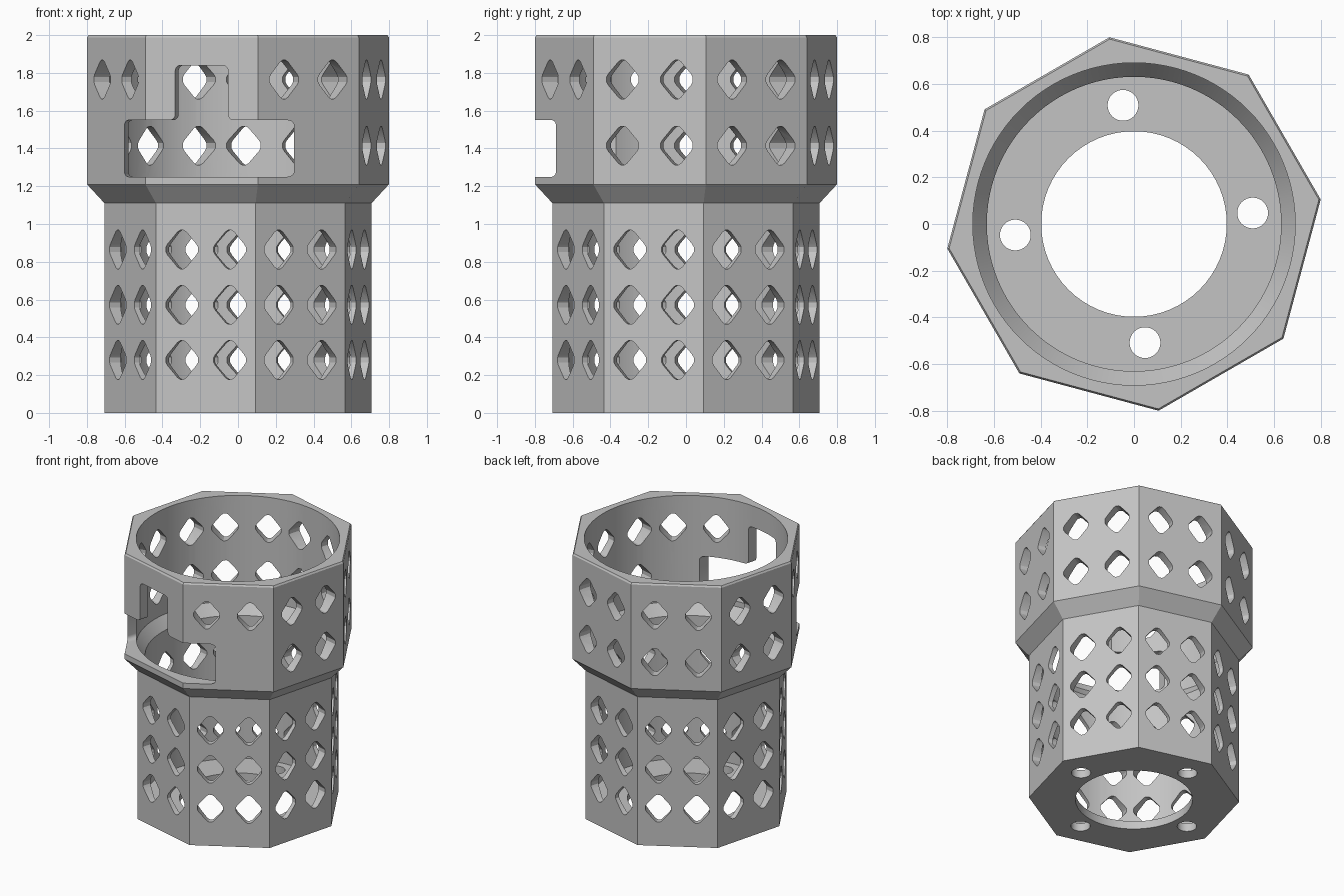
import bpy, bmesh, math
from mathutils import Vector

if "Cube" in bpy.data.objects:
    bpy.data.objects.remove(bpy.data.objects["Cube"])

TURN = math.radians(7.5)          # rotation of the octagon corners
COS8 = math.cos(math.pi / 8)
R_LOW, R_UP = 0.713, 0.806        # outer corner radii


def new_object(name, bm):
    bmesh.ops.recalc_face_normals(bm, faces=bm.faces)
    mesh = bpy.data.meshes.new(name)
    bm.to_mesh(mesh)
    bm.free()
    ob = bpy.data.objects.new(name, mesh)
    bpy.context.collection.objects.link(ob)
    return ob


def loft(bm, loops):
    """Closed solid through a list of point loops of equal length."""
    rings = [[bm.verts.new(p) for p in loop] for loop in loops]
    n = len(rings[0])
    for a, b in zip(rings, rings[1:]):
        for i in range(n):
            j = (i + 1) % n
            bm.faces.new((a[i], a[j], b[j], b[i]))
    bm.faces.new(rings[0][::-1])
    bm.faces.new(rings[-1])


def ring(r, z, n, turn=0.0, cx=0.0, cy=0.0):
    return [(cx + r * math.cos(turn + 2 * math.pi * i / n),
             cy + r * math.sin(turn + 2 * math.pi * i / n), z) for i in range(n)]


def punch(bm, outline, angle, s0, s1):
    """Extrude a (sideways, height) outline along the outward direction."""
    n = Vector((math.cos(angle), math.sin(angle), 0))
    t = Vector((-n.y, n.x, 0))
    loft(bm, [[n * s + t * u + Vector((0, 0, z)) for u, z in outline] for s in (s0, s1)])


def rounded(points, r, steps=5):
    """Fillet every corner of a polygon."""
    out = []
    for i, p in enumerate(points):
        p = Vector(p)
        a = p + (Vector(points[i - 1]) - p).normalized() * r
        b = p + (Vector(points[(i + 1) % len(points)]) - p).normalized() * r
        c = a + b - p
        for k in range(steps + 1):
            f = k / steps * math.pi / 2
            out.append(c + (a - c) * math.cos(f) + (b - c) * math.sin(f))
    return out


def cut(target, cutter):
    mod = target.modifiers.new("cut", 'BOOLEAN')
    mod.operation = 'DIFFERENCE'
    mod.solver = 'EXACT'
    mod.object = cutter
    bpy.context.view_layer.objects.active = target
    bpy.ops.object.modifier_apply(modifier=mod.name)
    bpy.data.objects.remove(cutter, do_unlink=True)


# Octagonal outer shell: narrow base, flared shoulder, wide collar
bm = bmesh.new()
loft(bm, [ring(r, z, 8, TURN) for r, z in
          ((R_LOW, 0), (R_LOW, 1.11), (R_UP, 1.21), (R_UP, 1.988), (R_UP - 0.008, 2.0))])
body = new_object("perforated_holder", bm)

# Round cavity with a conical step
bm = bmesh.new()
loft(bm, [ring(r, z, 96) for r, z in
          ((0.63, 0.06), (0.63, 1.13), (0.69, 1.21), (0.69, 2.1))])
cut(body, new_object("cavity_cutter", bm))

# Floor opening and four screw holes
bm = bmesh.new()
loft(bm, [ring(0.397, z, 64) for z in (-0.1, 0.2)])
for k in range(4):
    a = math.radians(5.3 + 90 * k)
    loft(bm, [ring(0.066, z, 32, 0, 0.51 * math.cos(a), 0.51 * math.sin(a))
              for z in (-0.1, 0.2)])
cut(body, new_object("floor_cutter", bm))

# Diamond holes, two per face and row, plus the T-shaped window
diamond = [(0.088, -0.013), (0.088, 0.013), (0.078, 0.03), (0.024, 0.093), (0.010, 0.102)]
diamond += [(-u, z) for u, z in diamond[:1:-1]]
diamond += [(-u, -z) for u, z in diamond[:5]] + [(-u, -z) for u, z in diamond[5:]]
bm = bmesh.new()
for k in range(8):
    deg = -105 + 45 * k
    angle = math.radians(deg)
    rows = [(z, R_LOW, 0.56) for z in (0.28, 0.572, 0.865)]
    if k != 0:
        rows.append((1.765, R_UP, 0.61))
    if k not in (0, 1, 7):
        rows.append((1.415, R_UP, 0.61))
    for z, r, start in rows:
        apothem = r * COS8
        shift = apothem * math.tan(math.pi / 16)
        for side in (-1, 1):
            punch(bm, [(u + side * shift, v + z) for u, v in diamond],
                  angle, start, apothem + 0.05)

W, S = 0.465, 0.145
window = rounded([(-W, 1.25), (W, 1.25), (W, 1.55), (S, 1.55),
                  (S, 1.84), (-S, 1.84), (-S, 1.55), (-W, 1.55)], 0.03)
punch(bm, window, math.radians(-105), 0.42, 0.95)
cut(body, new_object("hole_cutter", bm))

# Plain grey material
grey = bpy.data.materials.new("grey")
grey.diffuse_color = (0.55, 0.55, 0.55, 1)
grey.use_nodes = True
grey.node_tree.nodes["Principled BSDF"].inputs["Base Color"].default_value = grey.diffuse_color
body.data.materials.clear()
body.data.materials.append(grey)
for p in body.data.polygons:
    p.material_index = 0

# Smooth the round inside, keep the edges sharp
bpy.ops.object.select_all(action='DESELECT')
body.select_set(True)
bpy.context.view_layer.objects.active = body
bpy.ops.object.shade_smooth_by_angle(angle=math.radians(25))
